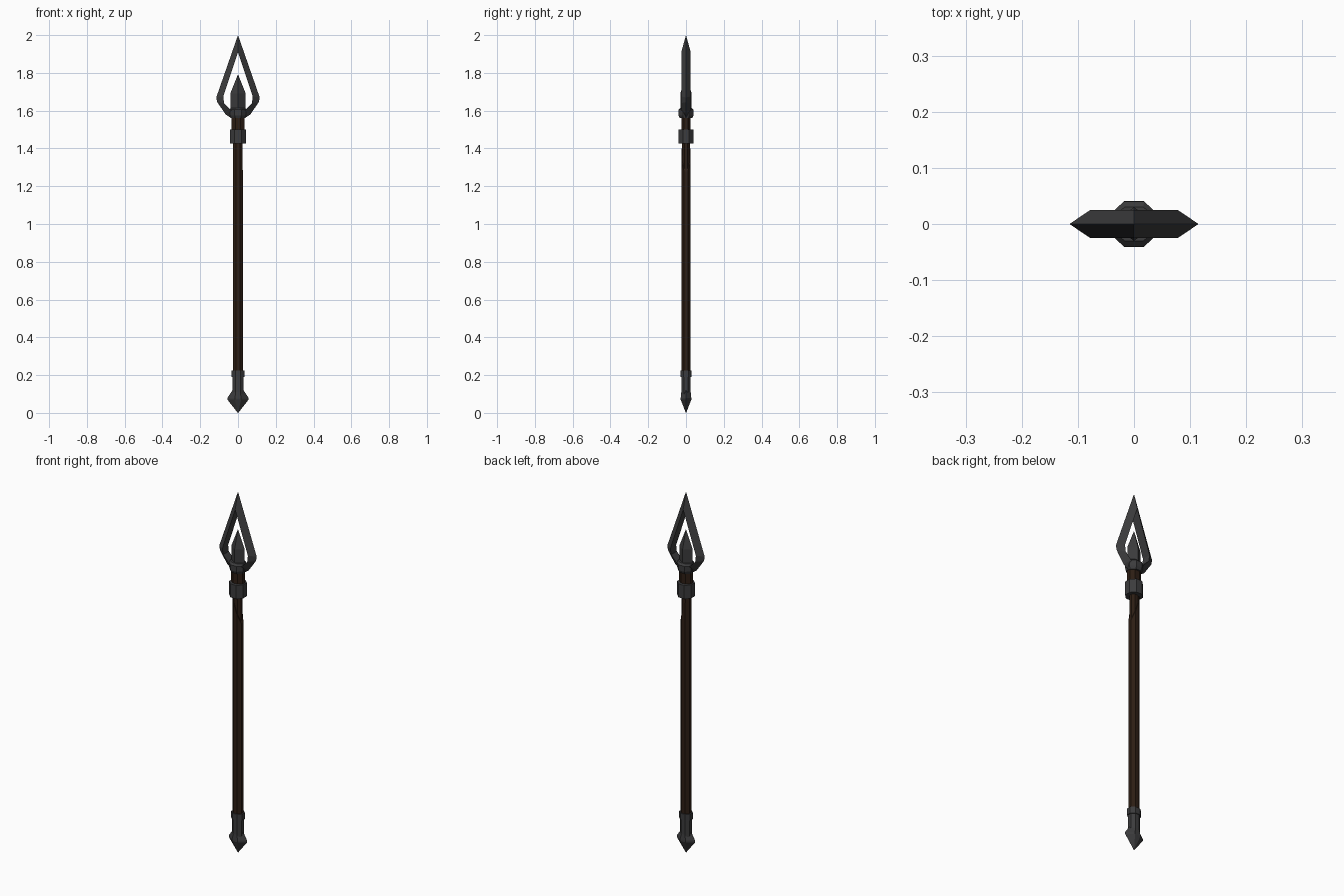
import bpy, bmesh, math

if "Cube" in bpy.data.objects:
    bpy.data.objects.remove(bpy.data.objects["Cube"])

def material(name, rgb):
    m = bpy.data.materials.new(name)
    m.diffuse_color = (*rgb, 1)
    m.use_nodes = True
    m.node_tree.nodes["Principled BSDF"].inputs["Base Color"].default_value = m.diffuse_color
    return m

METAL = material("dark_metal", (0.045, 0.045, 0.047))
WOOD = material("dark_wood", (0.026, 0.013, 0.007))

K = math.tan(math.pi / 8)
OCT = [(1, -K), (1, K), (K, 1), (-K, 1), (-1, K), (-1, -K), (-K, -1), (K, -1)]
HEX = [(1, 0), (0.3, 1), (-0.3, 1), (-1, 0), (-0.3, -1), (0.3, -1)]
DIAMOND = [(1, 0), (0, 1), (-1, 0), (0, -1)]

def finish(name, bm, mat):
    bmesh.ops.remove_doubles(bm, verts=bm.verts, dist=1e-5)
    bmesh.ops.recalc_face_normals(bm, faces=bm.faces)
    me = bpy.data.meshes.new(name)
    bm.to_mesh(me)
    bm.free()
    me.materials.append(mat)
    ob = bpy.data.objects.new(name, me)
    bpy.context.collection.objects.link(ob)
    return ob

def loft(name, section, stations, mat, top_slope=0):
    """Stack scaled copies of a section: stations are (z, half_x, half_y)."""
    bm = bmesh.new()
    rings = []
    for i, (z, rx, ry) in enumerate(stations):
        s = top_slope if i == len(stations) - 1 else 0
        rings.append([bm.verts.new((x * rx, y * ry, z + s * x * rx)) for x, y in section])
    n = len(section)
    for a, b in zip(rings, rings[1:]):
        for i in range(n):
            j = (i + 1) % n
            bm.faces.new((a[i], a[j], b[j], b[i]))
    bm.faces.new(rings[0][::-1])
    bm.faces.new(rings[-1])
    return finish(name, bm, mat)

# wooden pole: thicker lower length with slanted upper end, slimmer upper length
loft("shaft", OCT, [(0.1, 0.027, 0.024), (1.36, 0.027, 0.024)], WOOD, top_slope=-3)
loft("upper_shaft", OCT, [(1.2, 0.023, 0.020), (1.45, 0.023, 0.020)], WOOD)
loft("neck", OCT, [(1.44, 0.035, 0.025), (1.58, 0.035, 0.025)], WOOD)

# metal bands
loft("neck_collar", OCT, [(1.425, 0.042, 0.041), (1.50, 0.042, 0.041)], METAL)
loft("head_socket", OCT, [(1.56, 0.037, 0.033), (1.575, 0.042, 0.040),
                          (1.605, 0.044, 0.040), (1.615, 0.040, 0.030)], METAL)

# butt ferrule and pointed cap
loft("butt_band", OCT, [(0.19, 0.034, 0.029), (0.225, 0.034, 0.029)], METAL)
loft("butt_sleeve", OCT, [(0.09, 0.029, 0.025), (0.20, 0.029, 0.025)], METAL)
loft("butt_cap", HEX, [(0.0, 0.001, 0.001), (0.07, 0.056, 0.028),
                       (0.08, 0.056, 0.028), (0.12, 0.029, 0.024)], METAL)

# small blade inside the open head
loft("inner_blade", DIAMOND, [(1.60, 0.040, 0.030), (1.69, 0.041, 0.030),
                              (1.79, 0.001, 0.001)], METAL)

# open head: sharp outer edge, flat inner wall, mirrored left and right
half = [((0, 2.0), (0, 1.91)), ((0.115, 1.67), (0.078, 1.675)),
        ((0.110, 1.645), (0.074, 1.64)), ((0.065, 1.58), (0.040, 1.605)),
        ((0.036, 1.56), (0.02, 1.60)), ((0, 1.56), (0, 1.60))]
loop = half + [((-o[0], o[1]), (-i[0], i[1])) for o, i in half[-2:0:-1]]
bm = bmesh.new()
rows = [[bm.verts.new((o[0], 0, o[1])), bm.verts.new((i[0], -0.025, i[1])),
         bm.verts.new((i[0], 0.025, i[1]))] for o, i in loop]
for a, b in zip(rows, rows[1:] + rows[:1]):
    for i in range(3):
        j = (i + 1) % 3
        bm.faces.new((a[i], a[j], b[j], b[i]))
finish("open_head", bm, METAL)
